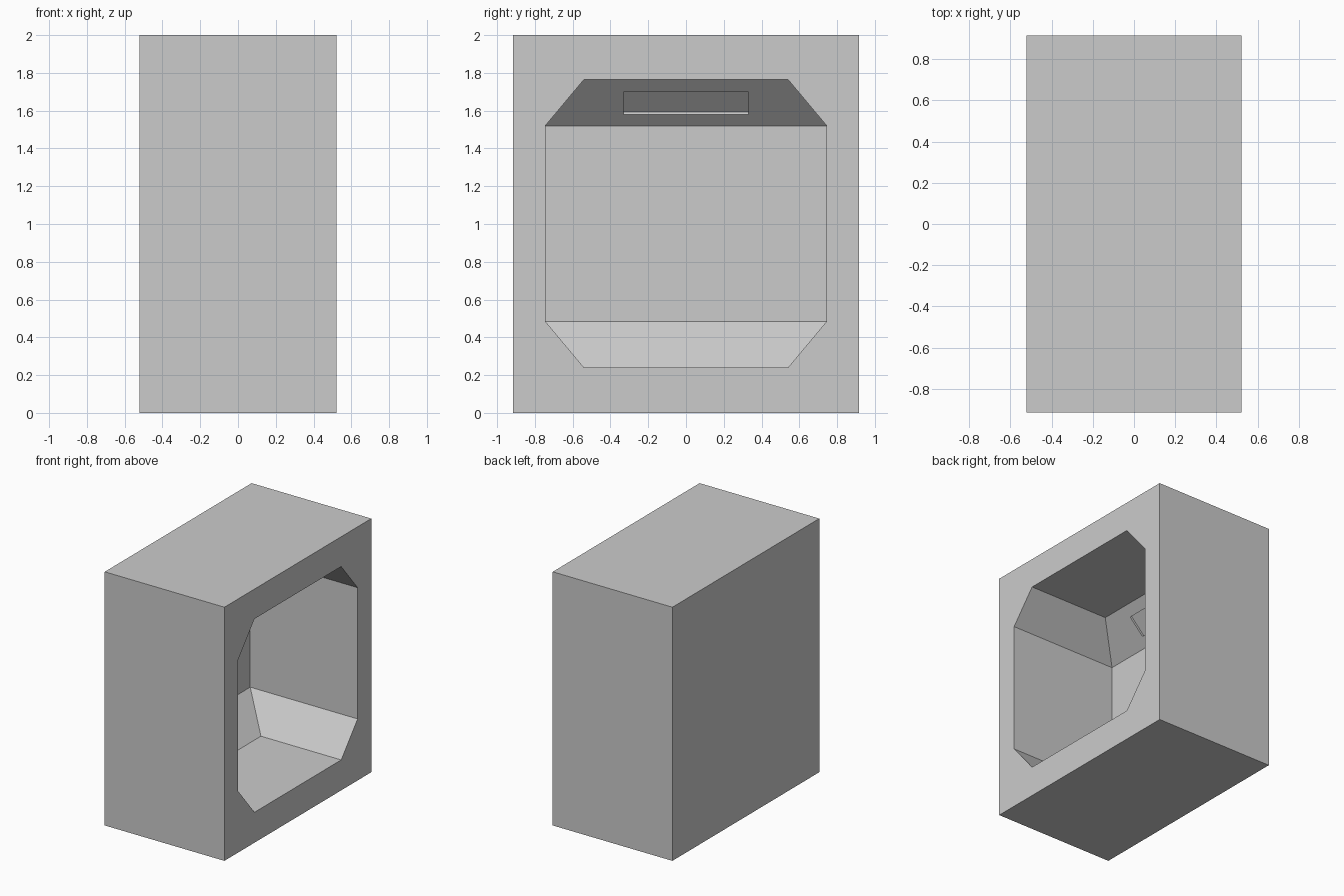
import bpy, bmesh, math

if "Cube" in bpy.data.objects:
    bpy.data.objects.remove(bpy.data.objects["Cube"])

X, Y, H = 0.522, 0.915, 2.0          # half width, half depth, height
BACK_X, BEND_X = -0.415, -0.178      # back wall and start of sloped panels
WIDE, NARROW = 0.745, 0.54           # cavity half widths
MID_Z, HALF_WALL, HALF_CAV = 1.0025, 0.5175, 0.7625


def box(name, loc, size, rot_y=0.0):
    bpy.ops.mesh.primitive_cube_add(size=1, location=loc, rotation=(0, rot_y, 0))
    ob = bpy.context.object
    ob.name = name
    ob.scale = size
    return ob


def carve(target, cutter):
    mod = target.modifiers.new(cutter.name, 'BOOLEAN')
    mod.operation = 'DIFFERENCE'
    mod.solver = 'EXACT'
    mod.object = cutter
    cutter.hide_render = True
    cutter.display_type = 'WIRE'
    cutter.hide_set(True)


# Outer casing
casing = box("casing", (0, 0, H / 2), (2 * X, 2 * Y, H))

# Cavity: chamfered prism with sloped upper and lower back panels
bm = bmesh.new()
for sy in (-1, 1):
    for sz in (-1, 1):
        for x in (BACK_X, X + 0.2):
            bm.verts.new((x, sy * WIDE, MID_Z + sz * HALF_WALL))
        for x in (BEND_X, X + 0.2):
            bm.verts.new((x, sy * NARROW, MID_Z + sz * HALF_CAV))
bmesh.ops.convex_hull(bm, input=bm.verts)
bmesh.ops.dissolve_limit(bm, angle_limit=math.radians(1), verts=bm.verts, edges=bm.edges)
bmesh.ops.recalc_face_normals(bm, faces=bm.faces)
mesh = bpy.data.meshes.new("cavity_cutter")
bm.to_mesh(mesh)
bm.free()
cavity = bpy.data.objects.new("cavity_cutter", mesh)
bpy.context.collection.objects.link(cavity)
carve(casing, cavity)

# Shallow slot recessed into the upper sloped panel
rise, run = HALF_CAV - HALF_WALL, BEND_X - BACK_X
slope = math.atan2(rise, run)
slot_z = 1.64
slot_x = BACK_X + (slot_z - MID_Z - HALF_WALL) * run / rise
slot = box("slot_cutter", (slot_x, 0, slot_z),
           (0.12 / math.sin(slope), 0.66, 0.034), -slope)
carve(casing, slot)
